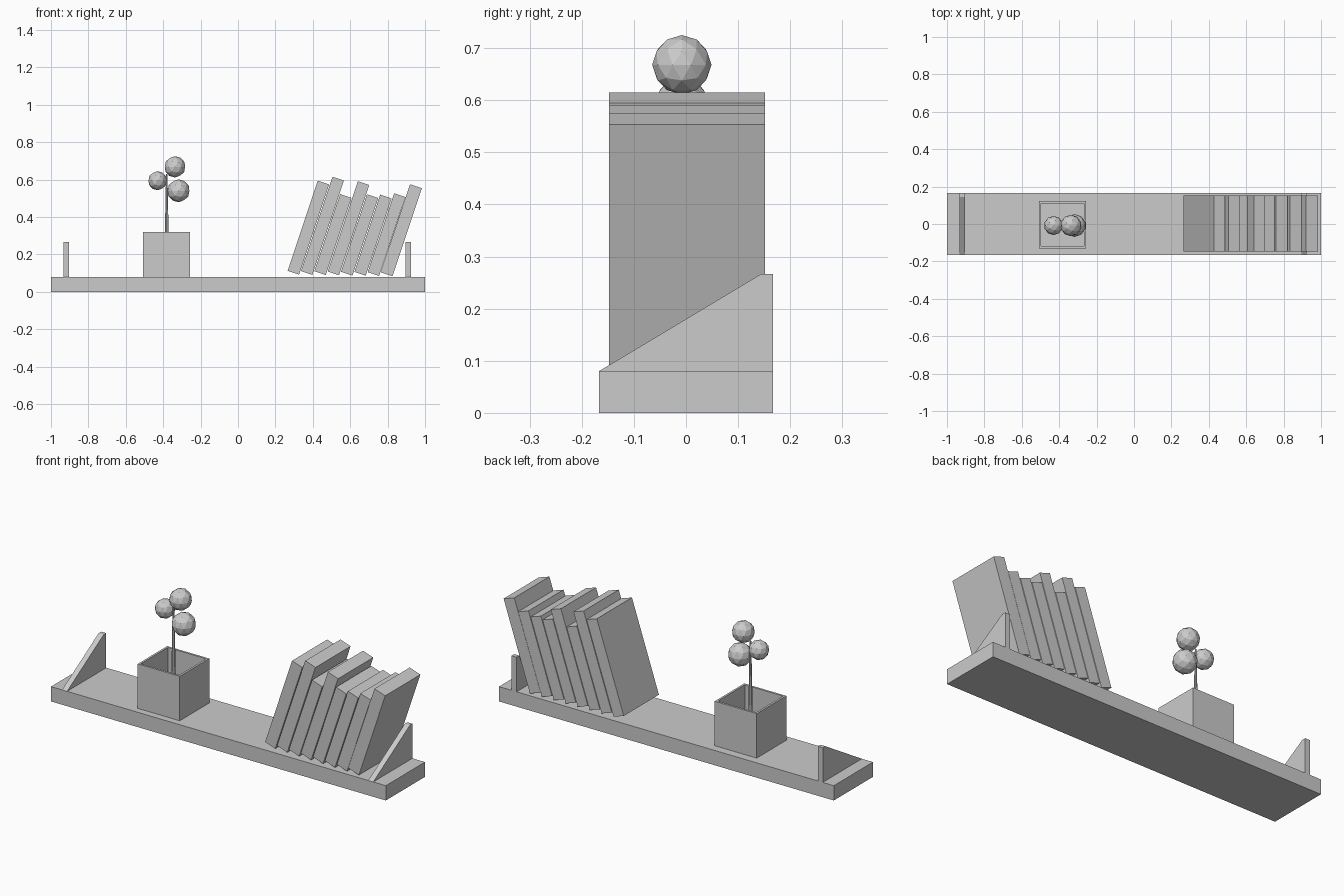
import bpy, bmesh, math
from mathutils import Matrix, Vector

cube = bpy.data.objects.get("Cube")
if cube:
    bpy.data.objects.remove(cube, do_unlink=True)

grey = bpy.data.materials.new("plain_grey")
grey.use_nodes = True
grey.diffuse_color = (0.6, 0.6, 0.6, 1)
grey.node_tree.nodes["Principled BSDF"].inputs["Base Color"].default_value = (0.6, 0.6, 0.6, 1)


def finish(name, bm, matrix=Matrix()):
    bmesh.ops.recalc_face_normals(bm, faces=bm.faces)
    mesh = bpy.data.meshes.new(name)
    bm.to_mesh(mesh)
    bm.free()
    mesh.materials.append(grey)
    obj = bpy.data.objects.new(name, mesh)
    obj.matrix_world = matrix
    bpy.context.collection.objects.link(obj)
    return obj


def box_mesh(low, high):
    low, high = Vector(low), Vector(high)
    bm = bmesh.new()
    bmesh.ops.create_cube(bm, size=1)
    for v in bm.verts:
        v.co = (low + high) / 2 + v.co * (high - low)
    return bm


# Shelf board
finish("shelf_board", box_mesh((-1, -0.167, 0), (1, 0.167, 0.08)))

# Triangular end brackets
profile = [(-0.167, 0.08), (0.167, 0.08), (0.167, 0.267), (0.145, 0.267)]
for name, x in (("right_bracket", -0.919), ("left_bracket", 0.91)):
    bm = bmesh.new()
    face = bm.faces.new([bm.verts.new((x - 0.015, y, z)) for y, z in profile])
    side = bmesh.ops.extrude_face_region(bm, geom=[face])["geom"]
    moved = [v for v in side if isinstance(v, bmesh.types.BMVert)]
    bmesh.ops.translate(bm, verts=moved, vec=(0.03, 0, 0))
    finish(name, bm)

# Hollow square pot: inset the top face, then push it down
bm = box_mesh((-0.508, -0.13, 0.08), (-0.257, 0.122, 0.32))
bm.faces.ensure_lookup_table()
top = max(bm.faces, key=lambda f: f.calc_center_median().z)
bmesh.ops.inset_region(bm, faces=[top], thickness=0.016)
inner = bmesh.ops.extrude_face_region(bm, geom=[top])["geom"]
bmesh.ops.translate(bm, verts=[v for v in inner if isinstance(v, bmesh.types.BMVert)],
                    vec=(0, 0, -0.22))
bmesh.ops.delete(bm, geom=[top], context='FACES_ONLY') if top.is_valid else None
finish("pot", bm)

# Tapered stem
bm = bmesh.new()
bmesh.ops.create_cone(bm, cap_ends=True, segments=8, radius1=0.014, radius2=0.004, depth=0.53)
finish("stem", bm, Matrix.Translation((-0.381, -0.006, 0.365)))

# Faceted foliage balls
balls = [(-0.337, 0.668, 0.057), (-0.43, 0.594, 0.051), (-0.318, 0.54, 0.061)]
for i, (x, z, r) in enumerate(balls):
    bm = bmesh.new()
    bmesh.ops.create_icosphere(bm, subdivisions=2, radius=r)
    finish(f"foliage_ball_{i + 1}", bm, Matrix.Translation((x, -0.008, z)))

# Leaning books, each turned about its lower right corner
lean = math.radians(18.5)
heights = [0.594, 0.615, 0.522, 0.591, 0.522, 0.519, 0.527, 0.575]
for i, top_z in enumerate(heights):
    thick = 0.067 if i == len(heights) - 1 else 0.064
    foot_z = 0.092 - 0.0012 * i
    length = (top_z - foot_z - thick * math.sin(lean)) / math.cos(lean)
    place = Matrix.Translation((0.326 + 0.0714 * i, 0, foot_z)) @ Matrix.Rotation(lean, 4, 'Y')
    finish(f"book_{i + 1}", box_mesh((-thick, -0.148, 0), (0, 0.152, length)), place)
